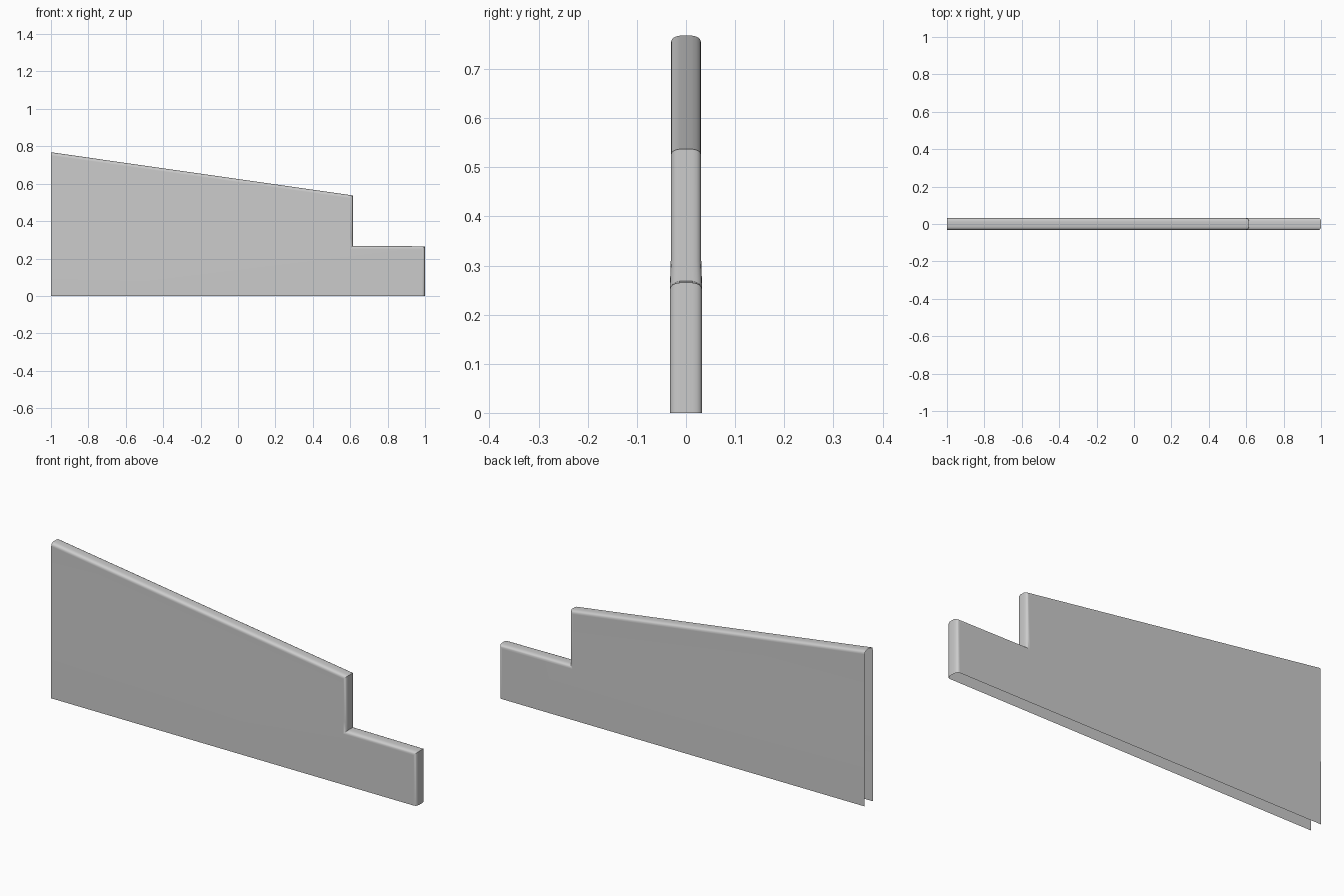
import bpy, bmesh
from mathutils import Vector

if "Cube" in bpy.data.objects:
    bpy.data.objects.remove(bpy.data.objects["Cube"])

# Rim outline in x/z from the open left end to the open bottom, with half thickness
RIM = [(-1, 0.768, 0.031), (0.615, 0.537, 0.031), (0.615, 0.31, 0.031),
       (0.615, 0.268, 0.033), (1, 0.265, 0.033), (1, 0, 0.033)]
# Rounded edge section: (inset from the rim, fraction of half thickness)
HALF = [(0, 0.4), (0.002, 0.68), (0.005, 0.86), (0.010, 0.96), (0.017, 1.0)]
SECTION = [(d, -f) for d, f in reversed(HALF)] + HALF


def inset(d):
    """Mitred inset of the rim; both ends stay on their open edges."""
    pts = [Vector(p[:2]) for p in RIM]
    normals = []
    for a, b in zip(pts, pts[1:]):
        t = (b - a).normalized()
        normals.append(Vector((t.y, -t.x)))
    out = []
    for i, p in enumerate(pts):
        if i == 0:
            out.append(p + Vector((0, d / normals[0].y)))
        elif i == len(pts) - 1:
            out.append(p + normals[-1] * d)
        else:
            n = normals[i - 1] + normals[i]
            out.append(p + n * (d / n.dot(normals[i])))
    return out


bm = bmesh.new()

# Rounded edge strip
rings = []
for d, f in SECTION:
    rings.append([bm.verts.new((p.x, f * r[2], p.y))
                  for p, r in zip(inset(d), RIM)])
for r0, r1 in zip(rings, rings[1:]):
    for i in range(len(RIM) - 1):
        bm.faces.new((r0[i], r0[i + 1], r1[i + 1], r1[i]))

# Side walls: upper panel, shallow step, lower panel
for ring in (rings[0], rings[-1]):
    a, b, c, d, e, f = ring
    s = 1 if d.co.y > 0 else -1
    g = bm.verts.new((-1, s * 0.031, c.co.z))
    h = bm.verts.new((-1, s * 0.033, d.co.z))
    k = bm.verts.new((-1, s * 0.033, 0))
    bm.faces.new((a, b, c, g))
    bm.faces.new((g, c, d, h))
    bm.faces.new((h, d, e, f, k))

bmesh.ops.recalc_face_normals(bm, faces=bm.faces)
# Open shell: make sure the walls face outward
bm.faces.ensure_lookup_table()
if bm.faces[-1].normal.y < 0:
    bmesh.ops.reverse_faces(bm, faces=bm.faces)

mesh = bpy.data.meshes.new("stepped_panel")
bm.to_mesh(mesh)
bm.free()
panel = bpy.data.objects.new("stepped_panel", mesh)
bpy.context.collection.objects.link(panel)
bpy.context.view_layer.objects.active = panel
panel.select_set(True)
bpy.ops.object.shade_smooth_by_angle(angle=0.7)
weighted = panel.modifiers.new("weighted_normals", 'WEIGHTED_NORMAL')
weighted.keep_sharp = True
